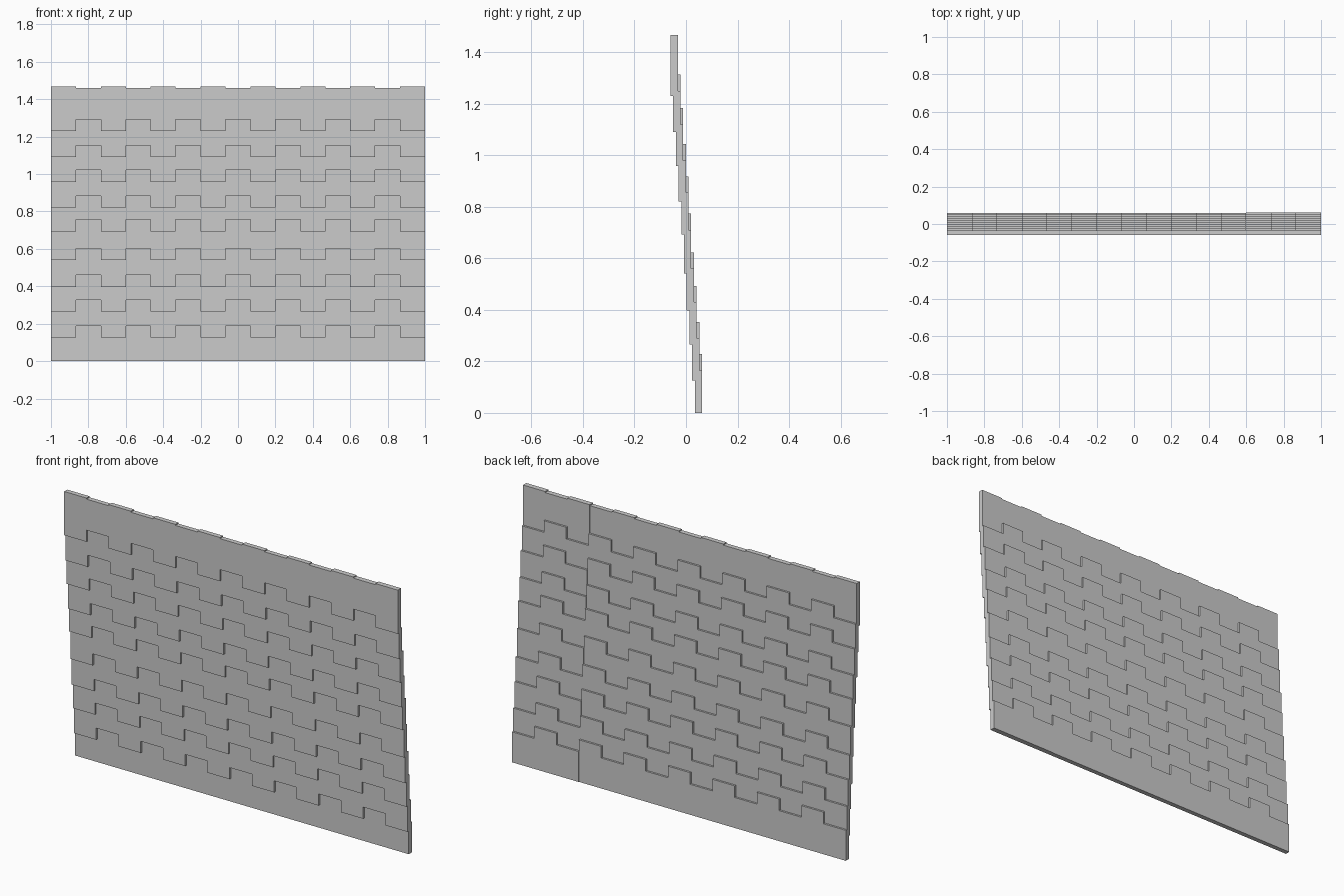
import bpy, bmesh

if "Cube" in bpy.data.objects:
    bpy.data.objects.remove(bpy.data.objects["Cube"])

TILES = 15                 # tiles across each course
W = 2.0 / TILES
THICK = 0.026
RAISE = 0.063              # odd tiles sit this much higher
SEAM = 12                  # vertical joint before the last tiles
BOTTOMS = [0.0, 0.125, 0.265, 0.397, 0.54, 0.693, 0.82, 0.958, 1.09, 1.23]
TOPS = [0.165, 0.29, 0.43, 0.56, 0.71, 0.855, 0.98, 1.12, 1.25, 1.467]
LAST = len(BOTTOMS) - 1


def slab(name, outline, y_front, y_back):
    """Extrude an x-z outline from front to back."""
    bm = bmesh.new()
    face = bm.faces.new([bm.verts.new((x, y_front, z)) for x, z in outline])
    ext = bmesh.ops.extrude_face_region(bm, geom=[face])
    moved = [v for v in ext["geom"] if isinstance(v, bmesh.types.BMVert)]
    bmesh.ops.translate(bm, verts=moved, vec=(0, y_back - y_front, 0))
    bmesh.ops.recalc_face_normals(bm, faces=bm.faces)
    mesh = bpy.data.meshes.new(name)
    bm.to_mesh(mesh)
    bm.free()
    obj = bpy.data.objects.new(name, mesh)
    bpy.context.collection.objects.link(obj)


def stepped_edge(z_low, z_raised, first, last):
    """Castellated edge over a run of tiles."""
    pts = []
    for i in range(first, last):
        z = z_raised if i % 2 else z_low
        pts += [(-1 + i * W, z), (-1 + (i + 1) * W, z)]
    return pts


# overlapping courses, each stepped forward of the one below
for row, (z0, z1) in enumerate(zip(BOTTOMS, TOPS)):
    y_front = 0.034 - row * 0.094 / LAST
    top_raised = z1 - 0.006 if row == LAST else z1 + RAISE
    for side, first, last, extra in (("main", 0, SEAM, 0.0), ("end", SEAM, TILES, 0.002)):
        if row == 0:       # flat base
            lower = [(-1 + first * W, 0.0), (-1 + last * W, 0.0)]
        else:
            lower = stepped_edge(z0, z0 + RAISE, first, last)
        upper = stepped_edge(z1, top_raised, first, last)
        slab(f"tile_course_{row + 1}_{side}", lower + upper[::-1],
             y_front, y_front + THICK + extra)
